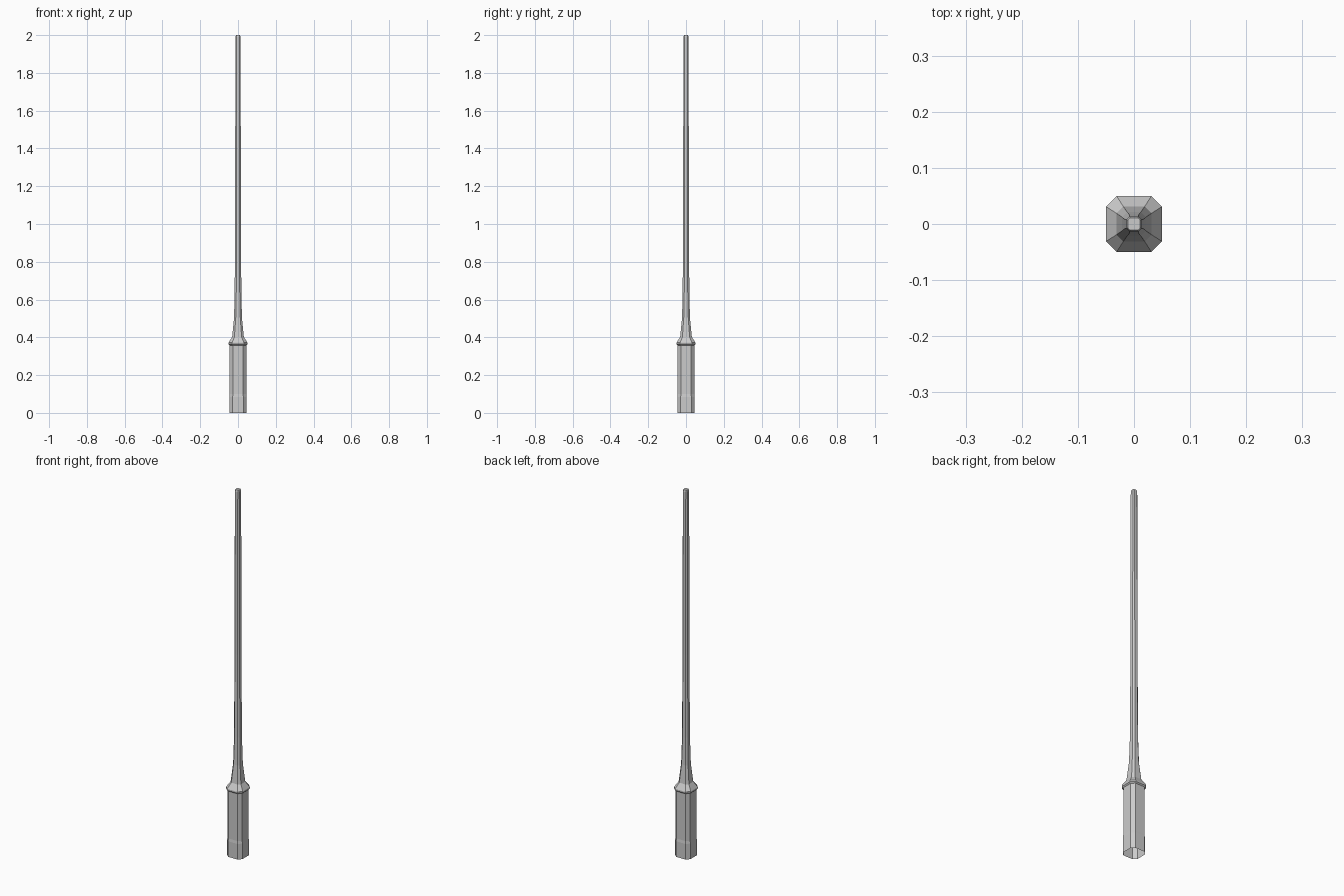
import bpy, bmesh

if "Cube" in bpy.data.objects:
    bpy.data.objects.remove(bpy.data.objects["Cube"])

# (height, half width, half length of the straight side)
BASE = [(0.0, 0.046, 0.028), (0.085, 0.046, 0.028), (0.10, 0.044, 0.027),
        (0.358, 0.044, 0.027), (0.364, 0.05, 0.031), (0.372, 0.05, 0.031),
        (0.402, 0.031, 0.019)]
POLE = [(0.402, 0.031, 0.019), (0.50, 0.021, 0.012), (0.65, 0.0175, 0.009),
        (1.1, 0.0155, 0.008), (1.99, 0.0135, 0.008), (2.0, 0.011, 0.007)]


def octagon_loft(name, profile, cap_top):
    """Stack chamfered-square rings and bridge them; the bottom stays open."""
    bm = bmesh.new()
    rings = []
    for z, w, s in profile:
        pts = [(w, -s), (w, s), (s, w), (-s, w),
               (-w, s), (-w, -s), (-s, -w), (s, -w)]
        rings.append([bm.verts.new((x, y, z)) for x, y in pts])
    for a, b in zip(rings, rings[1:]):
        for i in range(8):
            j = (i + 1) % 8
            bm.faces.new((a[i], a[j], b[j], b[i]))
    if cap_top:
        bm.faces.new(rings[-1])
    mesh = bpy.data.meshes.new(name)
    bm.to_mesh(mesh)
    bm.free()
    obj = bpy.data.objects.new(name, mesh)
    bpy.context.collection.objects.link(obj)
    return obj


# Hollow socket with raised collar, then the slender tapering pole
octagon_loft("base_socket", BASE, False)
octagon_loft("pole", POLE, True)
